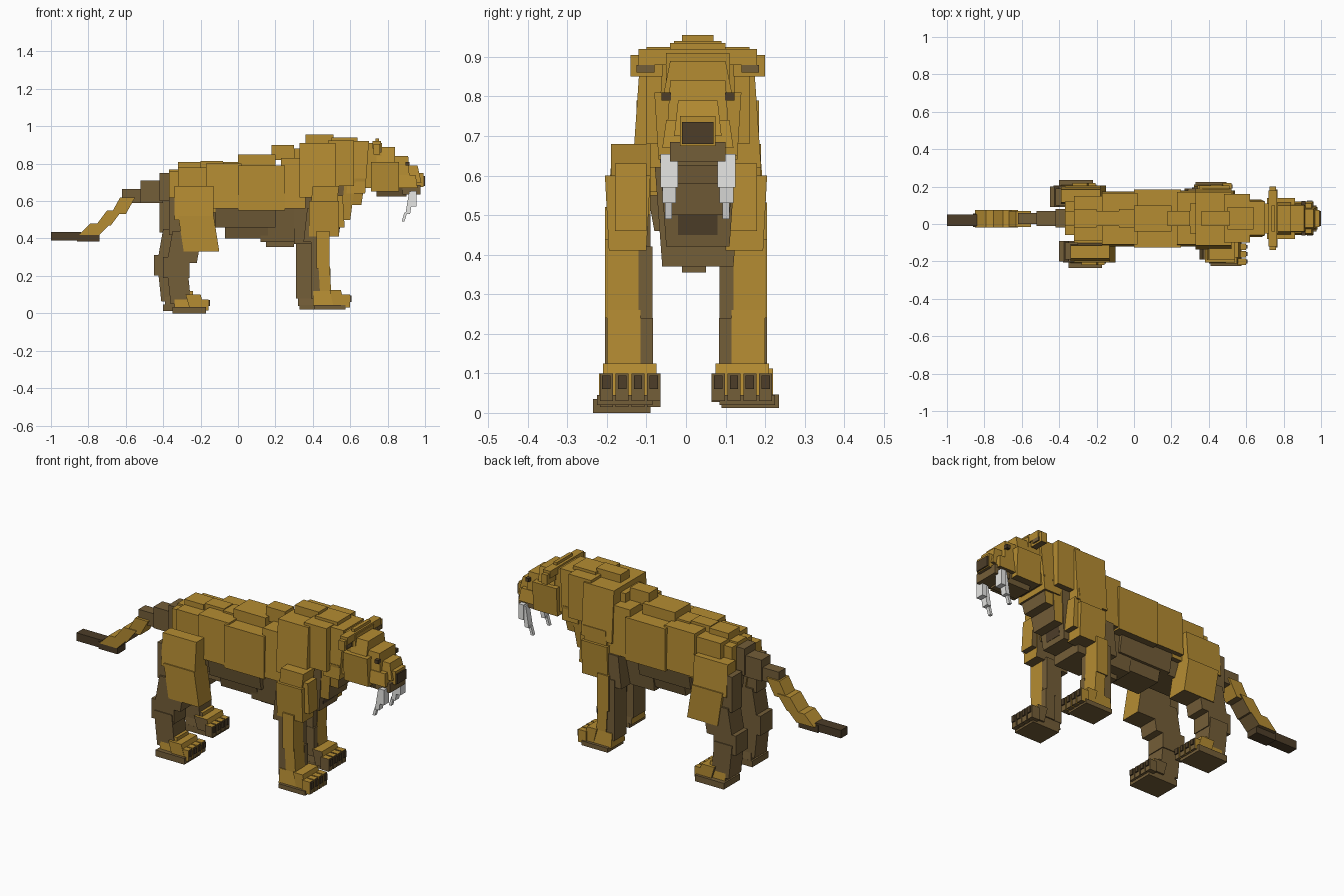
import bpy, bmesh


def material(name, rgb):
    m = bpy.data.materials.new(name)
    m.diffuse_color = (*rgb, 1)
    return m


TAN = material("golden fur", (0.46, 0.262, 0.032))
BROWN = material("brown fur", (0.175, 0.112, 0.04))
DARK = material("dark fur", (0.075, 0.048, 0.022))
WHITE = material("ivory", (0.85, 0.85, 0.83))
FORE, HIND = (-0.08, 0.0), (-0.05, 0.012)     # stride of the far legs


def part(name, mat, blocks, stride=None, brown=0):
    """Stack of blocks: x0, x1, y0, y1, z0, z1, [top lean in x, bottom taper, top taper].
    A stride adds a moved copy on the far side; brown is the x direction painted brown."""
    bm = bmesh.new()
    for b in blocks:
        x0, x1, y0, y1, z0, z1, lean, low, top = (list(b) + [0, 0, 0])[:9]
        for s in ((-1, 1) if stride else (1,)):
            dx, dz = stride if stride and s > 0 else (0, 0)
            ring = []
            for z, d, t in ((z0, 0, low), (z1, lean, top)):
                ring.append([bm.verts.new((x + d + dx, s * y, z + dz)) for x, y in
                             ((x0, y0 + t), (x1, y0 + t), (x1, y1 - t), (x0, y1 - t))])
            lo, hi = ring
            bm.faces.new(lo[::-1])
            bm.faces.new(hi)
            for i in range(4):
                j = (i + 1) % 4
                bm.faces.new((lo[i], lo[j], hi[j], hi[i]))
    bmesh.ops.recalc_face_normals(bm, faces=bm.faces[:])
    # fur is brown underneath, on the chosen end, and on the inside of the legs
    for f in bm.faces:
        inner = stride and f.normal.y * f.calc_center_median().y < -0.05
        if mat is TAN and (f.normal.z < -0.5 or inner or f.normal.x * brown > 0.5):
            f.material_index = 1
    me = bpy.data.meshes.new(name)
    bm.to_mesh(me)
    bm.free()
    me.materials.append(mat)
    if mat is TAN:
        me.materials.append(BROWN)
    ob = bpy.data.objects.new(name, me)
    bpy.context.collection.objects.link(ob)
    return ob


# Torso
part("hips", TAN, [
    (-0.37, -0.20, -0.08, 0.14, 0.60, 0.76, 0, 0.02, 0.02),
    (-0.32, -0.12, -0.11, 0.17, 0.54, 0.78, 0, 0.02, 0.02)])
part("torso", TAN, [
    (-0.17, 0.02, -0.13, 0.185, 0.56, 0.80, 0, 0.01, 0.02),
    (0.0, 0.25, -0.135, 0.195, 0.55, 0.79, 0, 0.01, 0.01),
    (0.23, 0.36, -0.13, 0.19, 0.56, 0.83, 0, 0.01, 0.02)])
part("spine_plates", TAN, [
    (-0.37, -0.24, -0.01, 0.07, 0.74, 0.77),
    (-0.32, -0.20, -0.02, 0.08, 0.76, 0.81),
    (-0.20, -0.08, -0.01, 0.07, 0.77, 0.815),
    (-0.08, 0.0, -0.02, 0.08, 0.77, 0.81),
    (0.0, 0.20, -0.04, 0.10, 0.78, 0.85),
    (0.18, 0.30, -0.01, 0.07, 0.82, 0.90),
    (0.30, 0.40, -0.05, 0.11, 0.82, 0.88)])
part("belly", BROWN, [
    (-0.32, -0.10, -0.07, 0.13, 0.46, 0.58, 0, 0.02),
    (-0.12, 0.20, -0.10, 0.15, 0.46, 0.57, 0, 0.02),
    (-0.07, 0.16, -0.07, 0.12, 0.40, 0.48, 0, 0.02),
    (0.12, 0.33, -0.07, 0.13, 0.38, 0.56, 0, 0.02),
    (0.15, 0.30, -0.01, 0.05, 0.355, 0.40)])
part("shoulders", TAN, [
    (0.33, 0.52, -0.135, 0.19, 0.62, 0.91, 0, 0.0, 0.02),
    (0.48, 0.62, -0.12, 0.18, 0.68, 0.925, 0, 0.02, 0.02),
    (0.36, 0.51, -0.01, 0.07, 0.90, 0.955),
    (0.50, 0.64, -0.03, 0.09, 0.91, 0.94)])
part("chest", BROWN, [
    (0.30, 0.46, -0.08, 0.14, 0.37, 0.64, 0, 0.02),
    (0.42, 0.54, -0.07, 0.13, 0.42, 0.70, 0.03, 0.02)])
part("throat", TAN, [
    (0.50, 0.60, -0.07, 0.13, 0.50, 0.72, 0.03, 0.02),
    (0.58, 0.66, -0.07, 0.13, 0.58, 0.72, 0.02, 0.02)], brown=1)
part("throat_shade", DARK, [(0.535, 0.545, -0.02, 0.08, 0.45, 0.58, 0.01)])

# Neck and head
part("neck", TAN, [
    (0.58, 0.68, -0.09, 0.15, 0.64, 0.92, 0.02, 0.02, 0.03),
    (0.66, 0.76, -0.07, 0.13, 0.67, 0.91, 0.01, 0.02, 0.02)])
part("head", TAN, [
    (0.71, 0.86, -0.09, 0.15, 0.65, 0.81, 0, 0.02, 0.01),
    (0.74, 0.84, -0.06, 0.12, 0.79, 0.89, 0, 0, 0.02),
    (0.82, 0.92, -0.06, 0.12, 0.68, 0.84, -0.01, 0.01, 0.02)])
part("ears", TAN, [
    (0.725, 0.76, -0.14, -0.06, 0.85, 0.905),
    (0.725, 0.76, 0.12, 0.20, 0.85, 0.905),
    (0.72, 0.765, -0.12, 0.18, 0.88, 0.92),
    (0.735, 0.755, -0.04, 0.10, 0.91, 0.935)])
part("ear_hollows", BROWN, [
    (0.76, 0.767, -0.125, -0.08, 0.86, 0.88),
    (0.76, 0.767, 0.14, 0.185, 0.86, 0.88)])
part("muzzle", TAN, [
    (0.89, 0.98, -0.03, 0.09, 0.70, 0.79, -0.02, 0, 0.01),
    (0.86, 0.96, -0.06, 0.12, 0.67, 0.74, -0.01, 0, 0.01),
    (0.94, 0.992, -0.015, 0.075, 0.675, 0.75)])
part("nose", DARK, [(0.992, 1.0, -0.01, 0.07, 0.68, 0.735)])
part("lips", BROWN, [(0.88, 0.975, -0.04, 0.10, 0.635, 0.685)])
part("eyes", DARK, [
    (0.895, 0.916, -0.062, -0.038, 0.79, 0.81),
    (0.895, 0.916, 0.098, 0.122, 0.79, 0.81)])
part("jaw", BROWN, [(0.74, 0.90, -0.04, 0.10, 0.625, 0.68, 0, 0.02)])
part("sabre_teeth", WHITE, [b for y in (-0.065, 0.08) for b in (
    (0.925, 0.955, y, y + 0.045, 0.57, 0.655),
    (0.895, 0.92, y + 0.005, y + 0.04, 0.53, 0.65, 0.02),
    (0.875, 0.89, y + 0.012, y + 0.03, 0.49, 0.54, 0.015))])

# Front legs, one pair
part("front_upper_legs", TAN, [
    (0.38, 0.52, 0.09, 0.19, 0.50, 0.68, 0.02),
    (0.38, 0.54, 0.09, 0.205, 0.41, 0.60, 0, 0.01),
    (0.50, 0.57, 0.10, 0.18, 0.46, 0.63, -0.01)], (-0.03, 0))
part("front_elbows", BROWN, [
    (0.35, 0.42, 0.09, 0.19, 0.38, 0.56, 0.02),
    (0.39, 0.45, 0.088, 0.195, 0.08, 0.42, 0)], FORE)
part("front_lower_legs", TAN, [
    (0.42, 0.49, 0.12, 0.205, 0.24, 0.44, 0.0),
    (0.44, 0.50, 0.115, 0.20, 0.08, 0.26, -0.01)], FORE, brown=-1)
part("front_inner_legs", BROWN, [
    (0.43, 0.487, 0.085, 0.12, 0.22, 0.42),
    (0.44, 0.495, 0.083, 0.115, 0.08, 0.24)], FORE)
part("front_paws", TAN, [
    (0.40, 0.53, 0.085, 0.21, 0.04, 0.12, 0, 0, 0.01),
    (0.51, 0.57, 0.075, 0.21, 0.04, 0.125, -0.02)], FORE)
part("front_soles", BROWN, [(0.41, 0.575, 0.085, 0.225, 0.02, 0.045)], FORE)
TOES = (0.065, 0.105, 0.145, 0.185)
part("front_toes", TAN, [
    (0.55, 0.60, y, y + 0.033, 0.03, 0.10) for y in TOES], FORE, brown=1)
part("front_claws", DARK, [
    (0.60, 0.607, y + 0.006, y + 0.027, 0.06, 0.095) for y in TOES], FORE)

# Hind legs, one pair
part("thighs", TAN, [
    (-0.34, -0.13, 0.10, 0.20, 0.50, 0.68, 0, 0, 0.015),
    (-0.29, -0.10, 0.09, 0.205, 0.33, 0.52, -0.03)], HIND)
part("thigh_backs", BROWN, [
    (-0.37, -0.30, 0.10, 0.19, 0.42, 0.62, 0),
    (-0.38, -0.22, 0.09, 0.20, 0.27, 0.44, 0.03)], HIND)
part("hocks", BROWN, [
    (-0.40, -0.26, 0.09, 0.20, 0.19, 0.30),
    (-0.36, -0.25, 0.095, 0.205, 0.05, 0.24, -0.02)], HIND)
part("hind_paws", TAN, [
    (-0.34, -0.24, 0.09, 0.21, 0.03, 0.12, 0, 0, 0.01),
    (-0.26, -0.18, 0.08, 0.22, 0.03, 0.10, -0.02)], HIND, brown=-1)
part("hind_soles", BROWN, [(-0.35, -0.17, 0.09, 0.235, 0.0, 0.035)], HIND)
part("hind_toes", TAN, [
    (-0.20, -0.157, y, y + 0.033, 0.015, 0.075) for y in TOES], HIND, brown=1)
part("hind_claws", DARK, [
    (-0.157, -0.15, y + 0.006, y + 0.027, 0.04, 0.07) for y in TOES], HIND)

# Tail
part("tail_base", BROWN, [
    (-0.42, -0.35, -0.02, 0.08, 0.60, 0.75),
    (-0.52, -0.40, -0.01, 0.07, 0.59, 0.71),
    (-0.62, -0.48, 0.0, 0.06, 0.59, 0.665)])
part("tail_middle", TAN, [
    (-0.68, -0.60, -0.015, 0.07, 0.53, 0.62, 0.05),
    (-0.76, -0.68, -0.02, 0.075, 0.47, 0.55, 0.06),
    (-0.85, -0.74, -0.02, 0.075, 0.42, 0.48, 0.06)])
part("tail_tip", DARK, [
    (-1.0, -0.84, -0.01, 0.05, 0.39, 0.435),
    (-0.86, -0.74, -0.015, 0.055, 0.385, 0.425)])
